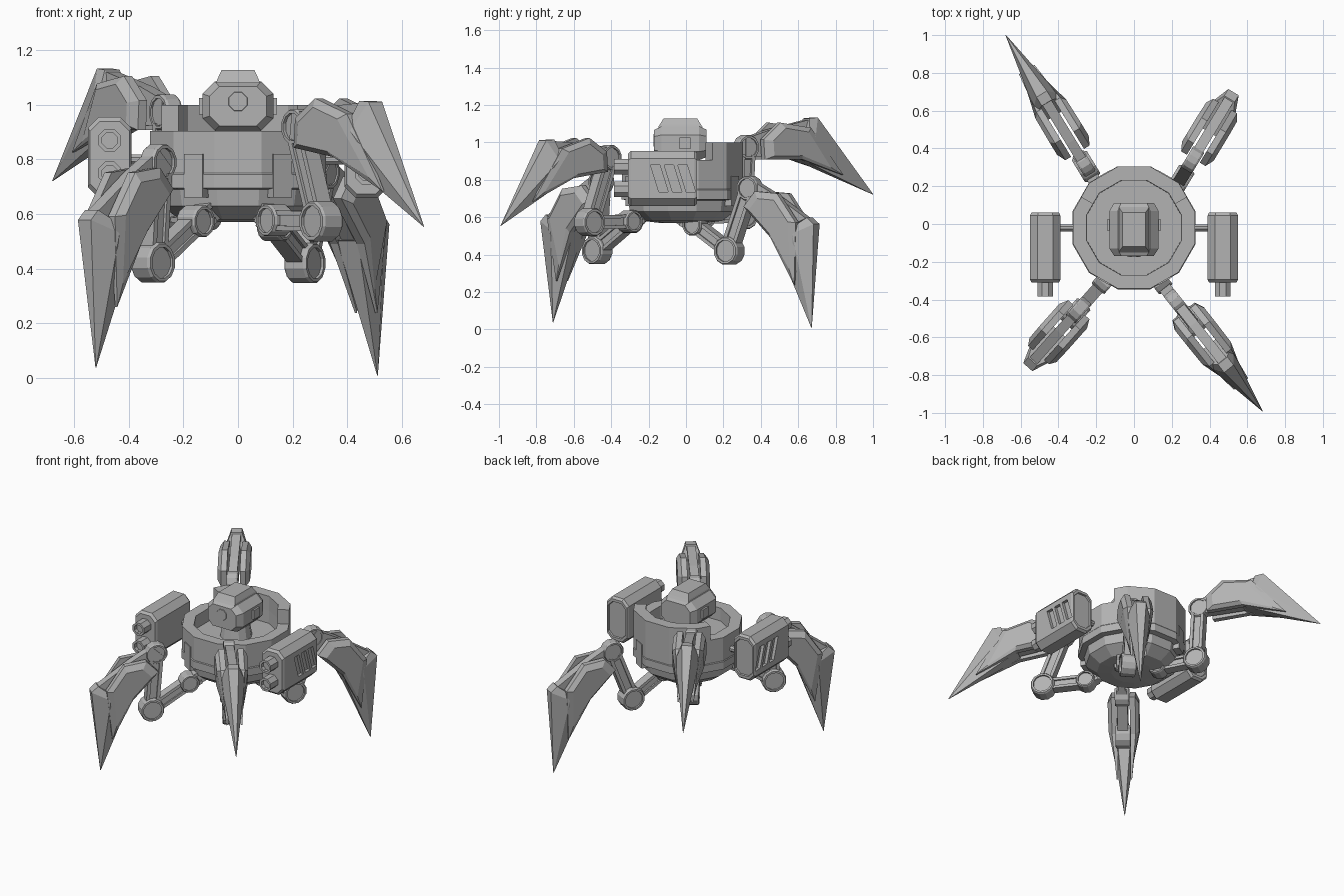
import bpy, bmesh, math
from mathutils import Matrix, Vector

default_cube = bpy.data.objects.get("Cube")
if default_cube:
    bpy.data.objects.remove(default_cube)

# Single painted metal colour
grey_metal = bpy.data.materials.new("grey_metal")
grey_metal.use_nodes = True
grey = (0.45, 0.45, 0.45, 1)
grey_metal.diffuse_color = grey
grey_metal.node_tree.nodes["Principled BSDF"].inputs["Base Color"].default_value = grey


def loft(name, rings, frame=Matrix()):
    """Skin a list of equal-length point rings and cap both ends."""
    bm = bmesh.new()
    loops = [[bm.verts.new(frame @ Vector(point)) for point in ring] for ring in rings]
    for near, far in zip(loops, loops[1:]):
        for i in range(len(near)):
            j = (i + 1) % len(near)
            bm.faces.new((near[i], near[j], far[j], far[i]))
    bm.faces.new(loops[0])
    bm.faces.new(loops[-1][::-1])
    bmesh.ops.recalc_face_normals(bm, faces=bm.faces)
    mesh = bpy.data.meshes.new(name)
    bm.to_mesh(mesh)
    bm.free()
    mesh.materials.append(grey_metal)
    part = bpy.data.objects.new(name, mesh)
    bpy.context.collection.objects.link(part)
    return part


def circle(radius, height, sides=12):
    step = math.tau / sides
    return [(radius * math.cos(step * (i + 0.5)), radius * math.sin(step * (i + 0.5)), height)
            for i in range(sides)]


def turned(name, profile, frame=Matrix(), sides=12):
    return loft(name, [circle(r, z, sides) for r, z in profile], frame)


def box(name, low, high, frame=Matrix()):
    (a, b, c), (d, e, f) = low, high
    return loft(name, [[(a, b, z), (d, b, z), (d, e, z), (a, e, z)] for z in (c, f)], frame)


def octagon(width, height, cut):
    """Rectangle with cut corners, as flat (x, z) points."""
    w, h = width / 2, height / 2
    return [(w, h - cut), (w - cut, h), (cut - w, h), (-w, h - cut),
            (-w, cut - h), (cut - w, -h), (w - cut, -h), (w, cut - h)]


def octagon_block(name, centre, size, cut, sections):
    """Octagon swept along y; sections hold (y, scale)."""
    x, z = centre
    shape = octagon(*size, cut)
    return loft(name, [[(x + px * k, y, z + pz * k) for px, pz in shape] for y, k in sections])


# Body: dished drum with a belt and a bowl underneath
body_frame = Matrix.Translation((0, -0.02, 0))
turned("body_drum", [(0.13, 0.57), (0.22, 0.58), (0.29, 0.63), (0.3, 0.69), (0.337, 0.695),
                     (0.337, 0.745), (0.333, 0.75), (0.333, 0.905), (0.26, 0.905),
                     (0.258, 0.82), (0.02, 0.82)], body_frame)

# Raised wall around the back of the rim
wall = []
for degrees in (30, 45, 75, 105, 135, 150):
    a = math.radians(degrees)
    k = 0.966 if degrees in (30, 150) else 1
    wall.append([(r * k * math.cos(a), r * k * math.sin(a), z)
                 for r, z in ((0.26, 0.83), (0.335, 0.75), (0.335, 1), (0.26, 1))])
loft("raised_back_wall", wall, body_frame)

# Mounting pads on the diagonal sides
for degrees in (60, 120, 240, 300):
    turn = body_frame @ Matrix.Rotation(math.radians(degrees), 4, "Z")
    box("hip_pad", (0.28, -0.04, 0.66), (0.328, 0.04, 0.82), turn)

# Head with eye, side sensors and cap
turned("neck", [(0.1, 0.81), (0.08, 0.93)], body_frame)
octagon_block("head", (0, 0.995), (0.26, 0.18), 0.045,
              [(-0.17, 0.8), (-0.13, 1), (0.07, 1), (0.11, 0.82)])
loft("head_cap", [[(sx * w, y, z) for sx, y in ((-1, y0), (1, y0), (1, y1), (-1, y1))]
                  for w, y0, y1, z in ((0.08, -0.15, 0.09, 1.08), (0.075, -0.14, 0.08, 1.095),
                                       (0.06, -0.12, 0.06, 1.128))])
to_front = Matrix.Rotation(math.radians(90), 4, "X")
turned("eye", [(0.038, 0), (0.036, 0.005)],
       Matrix.Translation((0, -0.169, 1.012)) @ to_front, 8)
for side in (-1, 1):
    box("head_sensor", (side * 0.12, -0.035, 0.965), (side * 0.142, 0.025, 1.025))

# Side gun pods
for side in (-1, 1):
    x = side * 0.47
    pod = octagon_block("gun_pod", (x, 0.807), (0.16, 0.295), 0.04,
                        [(-0.31, 0.9), (-0.295, 1), (0.045, 1), (0.06, 0.92),
                         (0.06, 0.8), (0.05, 0.78)])
    for z in (0.87, 0.75):
        turned("gun_barrel", [(0.045, 0), (0.045, 0.08), (0.03, 0.08), (0.03, 0.055)],
               Matrix.Translation((x, -0.305, z)) @ to_front, 8)
    # Slanted vents cut into the outer face
    for i in range(3):
        y = -0.19 + i * 0.073
        slot = ((y, 0.88), (y + 0.05, 0.88), (y + 0.095, 0.735), (y + 0.045, 0.735))
        cutter = loft("vent_cutter", [[(side * d, py, pz) for py, pz in slot]
                                      for d in (0.53, 0.58)])
        cutter.hide_render = True
        cutter.hide_set(True)
        cut = pod.modifiers.new("vent", "BOOLEAN")
        cut.operation = "DIFFERENCE"
        cut.object = cutter
    turned("pod_axle", [(0.02, 0.3), (0.02, 0.4)],
           Matrix.Translation((0, -0.02, 0.8)) @ Matrix.Rotation(side * math.pi / 2, 4, "Y"), 8)


def frame_from(origin, along, across, up):
    m = Matrix((along, across, up)).transposed().to_4x4()
    m.translation = origin
    return m


def extrude(name, outline, half_width, frame):
    """Leg-plane outline thickened evenly to both sides."""
    return loft(name, [[(s, w, z) for s, z in outline] for w in (-half_width, half_width)], frame)


def joint(name, at, radius, half, frame):
    """Hinge drum with sunken end caps, lying across the leg."""
    axis = frame @ Matrix.Translation((at[0], 0, at[1])) @ to_front
    rim = radius * 0.76
    turned(name, [(rim, 0.012 - half), (rim, -half), (radius * 0.92, -half),
                  (radius, 0.01 - half), (radius, half - 0.01), (radius * 0.92, half),
                  (rim, half), (rim, half - 0.012)], axis)


def link(name, start, end, height, frame):
    """Bar between two hinges with a raised rib on its edges."""
    a, b = Vector(start), Vector(end)
    d = (b - a).normalized()
    n = Vector((-d.y, d.x))

    def bar(low, high, trim):
        return [a + d * trim + n * low, b - d * trim + n * low,
                b - d * trim + n * high, a + d * trim + n * high]
    extrude(name, bar(-height, height, 0), 0.022, frame)
    for edge in (-1, 1):
        extrude(name + "_rib", bar(edge * height, edge * height * 0.5, 0.04), 0.033, frame)


def claw(frame, length):
    """Shin: inner arm, two armour plates and a long pointed spike."""
    extrude("shin_arm", [(0, -0.05), (-0.03, 0.04), (0.1, 0.13), (0.315, 0.255),
                         (0.36, 0.06)], 0.027, frame)
    half = [(0.312, 0.032, 0.262), (0.33, 0.074, 0.15), (0.3, 0.045, 0.035)]
    base = half + [(t, -w, n) for t, w, n in reversed(half)]
    shoulder = [(t + 0.05 * n / 0.262, w, n * 1.08) for t, w, n in base]
    tip = [(length, w * 0.02, n * 0.01) for t, w, n in base]
    loft("shin_spike", [base, shoulder, tip], frame)
    outline = [(0.09, -0.04), (0.05, 0.06), (0.123, 0.178), (0.315, 0.21),
               (0.6, 0.035), (0.314, 0.033)]
    for side in (-1, 1):
        rings = []
        for width, scale in ((0.04, 1), (0.075, 1), (0.098, 0.75)):
            ring = []
            for t, n in outline:
                narrow = 1 - 0.8 * max(0, (t - 0.3) / 0.33)
                ring.append((0.24 + (t - 0.24) * scale,
                             side * (0.038 + (width - 0.038) * narrow),
                             0.09 + (n - 0.09) * scale))
            rings.append(ring)
        loft("shin_plate", rings, frame)


def leg(base, toward, hip, knee, elbow, tip):
    """Whole leg in one upright plane; points are (distance out, height)."""
    out = Vector((*toward, 0)).normalized()
    across = Vector((0, 0, 1)).cross(out)
    frame = frame_from(Vector((*base, 0)), out, across, Vector((0, 0, 1)))
    link("hip_bracket", (hip[0] - 0.1, hip[1] + 0.05), hip, 0.04, frame)
    link("lower_link", hip, knee, 0.037, frame)
    link("upper_link", knee, elbow, 0.042, frame)
    joint("hip_joint", hip, 0.06, 0.045, frame)
    joint("knee_joint", knee, 0.076, 0.047, frame)
    joint("elbow_joint", elbow, 0.068, 0.034, frame)
    start = frame @ Vector((elbow[0], 0, elbow[1]))
    reach = frame @ Vector((tip[0], 0, tip[1])) - start
    along = reach.normalized()
    claw(frame_from(start, along, across, along.cross(across)), reach.length)


# Four legs, each in its own pose
leg((0.135, -0.302), (0.621, -0.784), (0, 0.577), (0.272, 0.573), (0.142, 0.919), (0.878, 0.553))
leg((-0.155, -0.3), (-0.665, -0.747), (0, 0.573), (0.235, 0.422), (0.205, 0.79), (0.549, 0.037))
leg((0.135, 0.05), (0.518, 0.856), (0, 0.56), (0.212, 0.42), (0.34, 0.755), (0.725, 0.008))
leg((-0.124, 0.09), (-0.521, 0.854), (0, 0.6), (0.25, 0.61), (0.27, 0.973), (1.066, 0.72))
